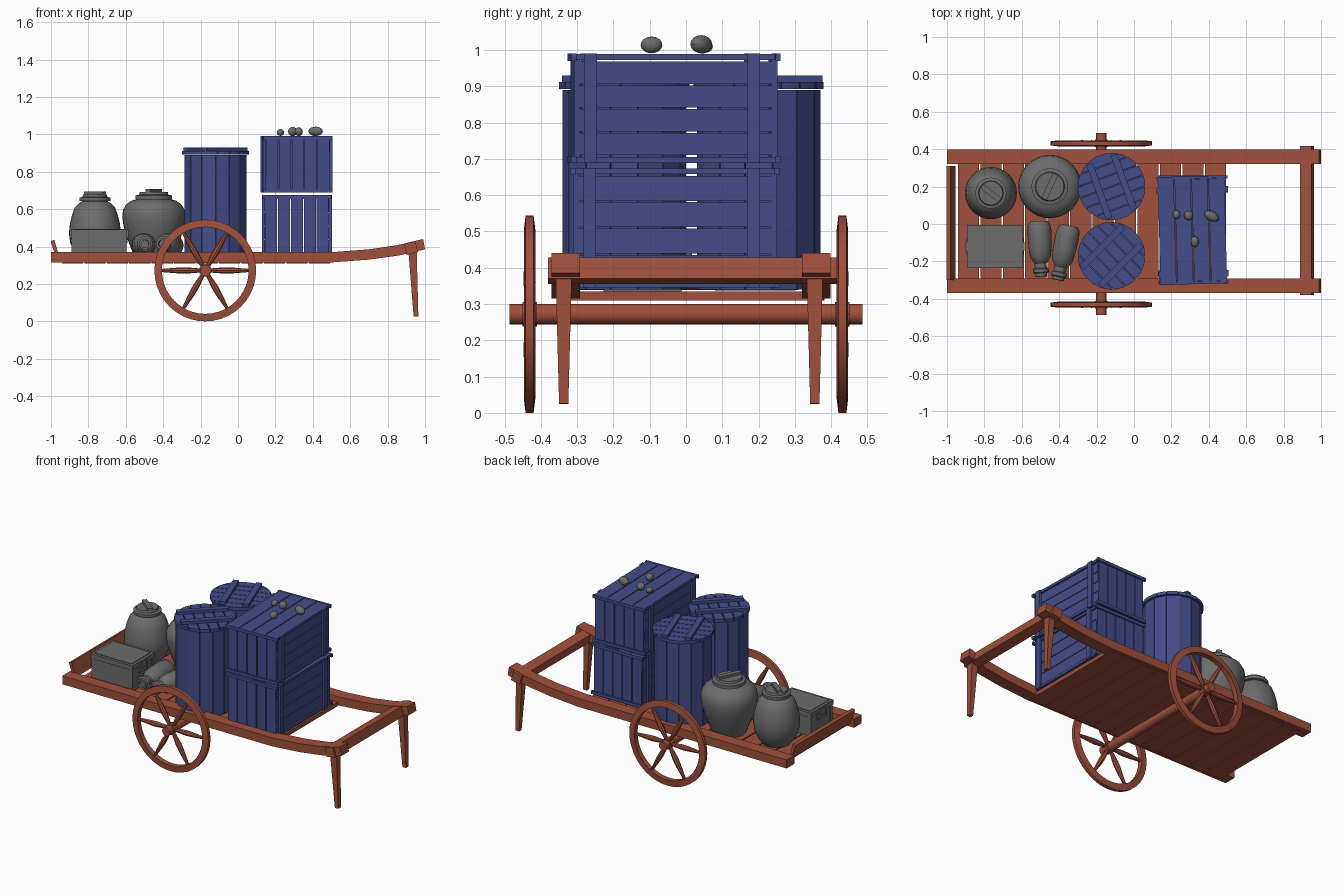
import bpy, bmesh, math, random
from math import sin, cos, pi, radians, sqrt
from mathutils import Matrix, Vector

random.seed(4)
if "Cube" in bpy.data.objects:
    bpy.data.objects.remove(bpy.data.objects["Cube"])


def material(name, rgb):
    m = bpy.data.materials.new(name)
    m.use_nodes = True
    m.diffuse_color = (*rgb, 1)
    m.node_tree.nodes["Principled BSDF"].inputs["Base Color"].default_value = (*rgb, 1)
    return m


RED = material("red brown wood", (0.35, 0.08, 0.045))
BLUE = material("blue wood", (0.058, 0.073, 0.25))
GRAY = material("gray clay", (0.15, 0.15, 0.15))


def place(loc, rx=0, ry=0, rz=0):
    return (Matrix.Translation(loc) @ Matrix.Rotation(rz, 4, "Z")
            @ Matrix.Rotation(ry, 4, "Y") @ Matrix.Rotation(rx, 4, "X"))


def finish(name, bm, mat, matrix=None, smooth=False):
    bmesh.ops.recalc_face_normals(bm, faces=bm.faces)
    me = bpy.data.meshes.new(name)
    bm.to_mesh(me)
    bm.free()
    me.materials.append(mat)
    ob = bpy.data.objects.new(name, me)
    bpy.context.collection.objects.link(ob)
    if matrix:
        ob.matrix_world = matrix
    if smooth:
        bpy.ops.object.select_all(action="DESELECT")
        ob.select_set(True)
        bpy.context.view_layer.objects.active = ob
        bpy.ops.object.shade_smooth_by_angle(angle=radians(35))
    return ob


def box(bm, loc, size, ry=0, rz=0):
    bmesh.ops.create_cube(bm, size=1, matrix=place(loc, 0, ry, rz) @ Matrix.Diagonal((*size, 1)))


def prism(bm, pts, offset):
    """Extrude a closed outline of 3D points by an offset."""
    face = bm.faces.new([bm.verts.new(p) for p in pts])
    out = bmesh.ops.extrude_face_region(bm, geom=[face])["geom"]
    bmesh.ops.translate(bm, vec=offset, verts=[v for v in out if isinstance(v, bmesh.types.BMVert)])
    bm.faces.new([v for v in reversed(face.verts)]) if not face.is_valid else None


def lathe(bm, profile, n=32, matrix=Matrix(), closed=False):
    """Turn (radius, height) points round z; open profiles get end caps."""
    rings = [[bm.verts.new(matrix @ Vector((r * cos(2 * pi * i / n), r * sin(2 * pi * i / n), z)))
              for i in range(n)] for r, z in profile]
    pairs = list(zip(rings, rings[1:])) + ([(rings[-1], rings[0])] if closed else [])
    for a, b in pairs:
        for i in range(n):
            j = (i + 1) % n
            bm.faces.new((a[i], a[j], b[j], b[i]))
    if not closed:
        bm.faces.new(rings[0][::-1])
        bm.faces.new(rings[-1])


# Side rails with upswept handles, and legs below the handles
rail = [(-1, .37), (.5, .37), (.7, .385), (.85, .407), (.99, .44),
        (1, .385), (.86, .352), (.7, .33), (.5, .315), (-1, .315)]
for side, y, leg_y in (("right", -.37, -.337), ("left", .32, .355)):
    bm = bmesh.new()
    prism(bm, [(x, y, z) for x, z in rail], (0, .078, 0))
    finish(side + "_rail", bm, RED)
    bm = bmesh.new()
    bmesh.ops.create_cone(bm, cap_ends=True, segments=4, radius1=.018, radius2=.032, depth=.37,
                          matrix=place((.942, leg_y, .21), 0, radians(-3)) @ Matrix.Rotation(pi / 4, 4, "Z"))
    finish(side + "_leg", bm, RED)

bm = bmesh.new()
box(bm, (.925, .018, .392), (.062, .797, .06), radians(-14))
finish("handle_bar", bm, RED)

bm = bmesh.new()
box(bm, (-.978, .005, .387), (.02, .61, .095), radians(-17))
finish("tail_board", bm, RED)

# Deck planks
bm = bmesh.new()
for i in range(12):
    box(bm, (-.885 + i * .12, .013, .322), (.113, .73 + random.uniform(-.01, .01), .025))
finish("deck_planks", bm, RED)

# Axle and spoked wheels
AX, AZ = -.175, .272
bm = bmesh.new()
lathe(bm, [(.028, -.487), (.028, .487)], 20, place((AX, 0, AZ), pi / 2))
finish("axle", bm, RED, smooth=True)
for side, y in (("right", -.431), ("left", .431)):
    bm = bmesh.new()
    lathe(bm, [(.232, -.016), (.232, .016), (.272, .011), (.272, -.011)], 40, closed=True)
    lathe(bm, [(.034, -.02), (.034, .02)], 16)
    for k in range(6):
        lathe(bm, [(.010, .02), (.017, .1), (.016, .14), (.008, .24)], 8,
              Matrix.Rotation(k * pi / 3, 4, "Z") @ Matrix.Rotation(pi / 2, 4, "Y"))
    finish(side + "_wheel", bm, RED, place((AX, y, AZ), pi / 2), smooth=True)


# Barrels of staves with planked lids
def barrel(name, x, y, turn):
    n, r = 14, .158
    bm = bmesh.new()
    for k in range(n):
        a = 2 * pi * k / n
        box(bm, (r * cos(a), r * sin(a), .615), (.016, 2 * r * math.tan(pi / n) * 1.01, .55), rz=a)
    lathe(bm, [(.15, .345), (.15, .36)], n)
    finish(name + "_staves", bm, BLUE, place((x, y, 0)))
    bm = bmesh.new()
    R, count = .18, 6
    for k in range(count):
        u0 = -R + 2 * R * k / count + .002
        us = [u0 + (2 * R / count - .004) * t / 4 for t in range(5)]
        top = [(u, sqrt(R * R - u * u), .892) for u in us]
        prism(bm, top + [(u, -v, z) for u, v, z in reversed(top)], (0, 0, .02))
    for v in (-.07, .07):
        box(bm, (0, v, .921), (.31, .036, .018))
    finish(name + "_lid", bm, BLUE, place((x, y, 0), rz=turn))


barrel("front_barrel", -.12, -.17, radians(45))
barrel("back_barrel", -.12, .2, radians(110))


# Plank crates
def crate(name, x, y, z0, height, turn):
    sx, sy, rows = .345, .545, 4
    bm = bmesh.new()
    step = (height - .04) / rows
    for s in (-1, 1):
        for k in range(rows):
            box(bm, (s * (sx / 2 - .008), 0, .02 + step * (k + .5)),
                (.016, sy + random.uniform(-.012, .012), step - .004))
        for v in (-1, 1):
            box(bm, (s * (sx / 2 + .007), v * .225 - .01, height / 2), (.014, .034, height))
        for k in range(5):
            w = sx / 5
            box(bm, (-sx / 2 + w * (k + .5), s * (sy / 2), height / 2), (w - .005, .016, height - .03))
        for z in (.01, height - .01):
            box(bm, (0, s * (sy / 2 + .009), z), (sx + .025, .014, .02))
    for k in range(4):
        w = sx / 4 + .004
        for z in (.009, height - .009):
            box(bm, (w * (k - 1.5), 0, z), (w - .005, sy + random.uniform(-.01, .02), .016))
    finish(name, bm, BLUE, place((x, y, z0), rz=turn))


crate("lower_crate", .315, -.03, .345, .33, 0)
crate("upper_crate", .312, -.033, .688, .302, radians(1.6))

# Small stones on the crate
for i, (x, y, z, sx, sy, sz) in enumerate([(.227, .05, 1.01, .02, .024, .018), (.292, .045, 1.015, .025, .026, .025),
                                           (.415, .042, 1.016, .042, .026, .025), (.325, -.095, 1.014, .022, .03, .023)]):
    bm = bmesh.new()
    bmesh.ops.create_uvsphere(bm, u_segments=14, v_segments=8, radius=1,
                              matrix=place((x, y, z), rz=-.5 if i == 2 else 0) @ Matrix.Diagonal((sx, sy, sz, 1)))
    finish("stone_%d" % (i + 1), bm, GRAY, smooth=True)


# Lidded jars
def jar(name, x, y, body, lid_r, lid_z, turn):
    bm = bmesh.new()
    lathe(bm, body)
    finish(name, bm, GRAY, place((x, y, 0)), smooth=True)
    bm = bmesh.new()
    lathe(bm, [(lid_r, lid_z), (lid_r, lid_z + .018), (lid_r * .8, lid_z + .022), (lid_r * .76, lid_z + .036)])
    box(bm, (0, 0, lid_z + .042), (lid_r * 1.5, .03, .02), rz=turn)
    finish(name + "_lid", bm, GRAY, place((x, y, 0)), smooth=True)


jar("small_jar", -.765, .165, [(.085, .337), (.11, .37), (.132, .42), (.139, .47), (.134, .52), (.122, .57),
                               (.107, .61), (.085, .632), (.07, .64), (.07, .65)], .083, .643, radians(-38))
jar("large_jar", -.45, .2, [(.1, .337), (.118, .38), (.145, .45), (.162, .51), (.169, .56), (.165, .595),
                            (.148, .625), (.12, .645), (.096, .652), (.09, .665)], .098, .655, radians(65))

# Chest with a framed lid and side latches
bm = bmesh.new()
box(bm, (0, 0, .4), (.285, .215, .13))
box(bm, (0, 0, .475), (.3, .23, .03))
box(bm, (0, 0, .49), (.265, .195, .008))
for s in (-1, 1):
    box(bm, (s * .146, 0, .435), (.012, .09, .03))
    box(bm, (s * .152, 0, .465), (.012, .05, .045))
    for v in (-1, 1):
        box(bm, (s * .136, v * .1, .41), (.022, .022, .14))
finish("chest", bm, GRAY, place((-.743, -.12, 0)))

# Bottles lying on their sides, necks to the front
bottle = [(.045, 0), (.058, .015), (.064, .05), (.062, .13), (.056, .18), (.04, .205), (.032, .215),
          (.032, .24), (.042, .244), (.042, .262), (.032, .266), (.032, .282), (.02, .282), (.02, .262)]
for name, x, y, turn in (("left_bottle", -.345, -.01, radians(-12)), ("right_bottle", -.507, .015, radians(2))):
    bm = bmesh.new()
    lathe(bm, [(r, h * 1.05) for r, h in bottle], 24)
    finish(name, bm, GRAY, place((x, y, .405), radians(88), 0, turn), smooth=True)
